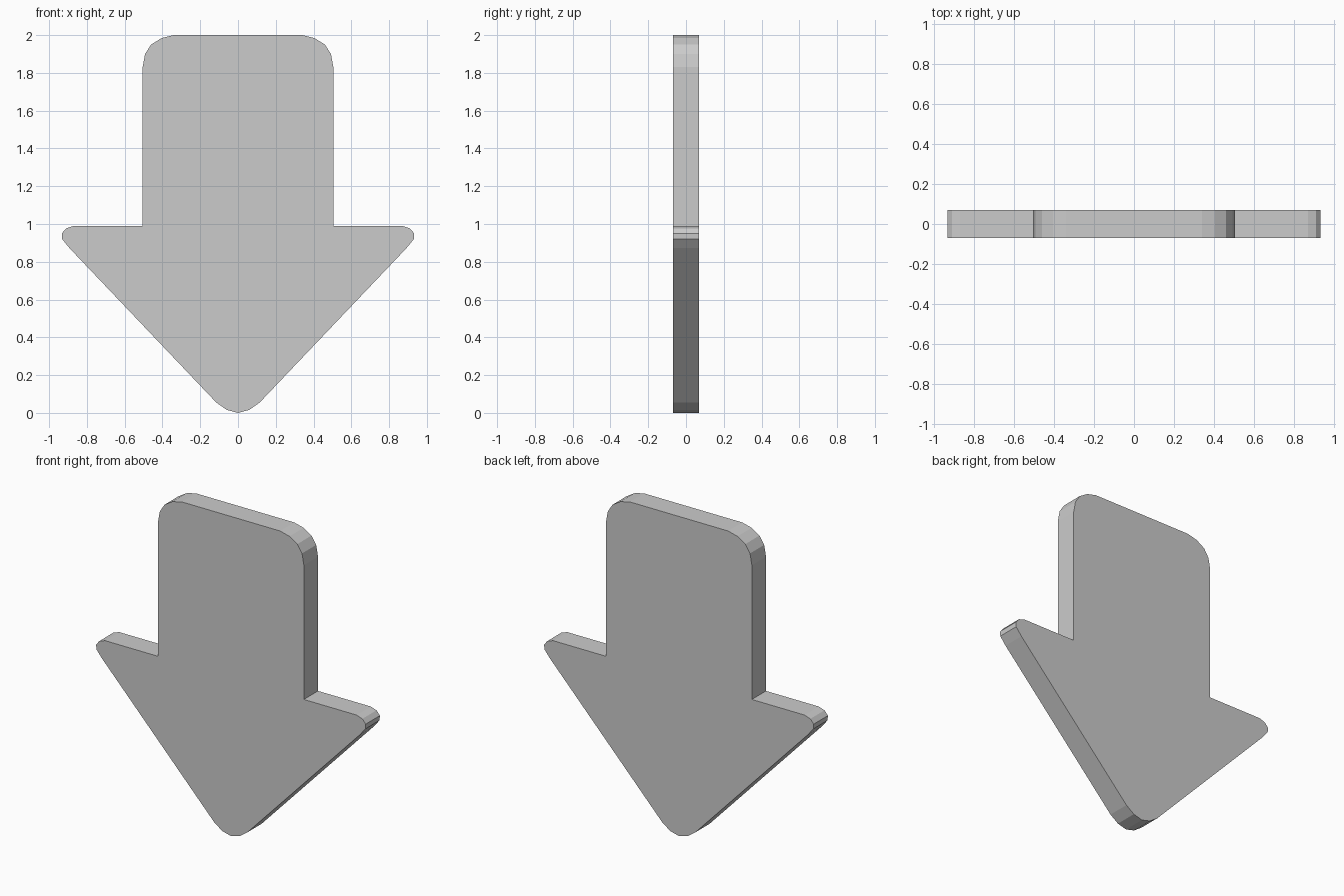
import bpy
import bmesh

if "Cube" in bpy.data.objects:
    bpy.data.objects.remove(bpy.data.objects["Cube"])

HALF_DEPTH = 0.07

# Right half of the outline (x, z), from the top edge down to the tip
half = [
    (0.34, 2.0), (0.405, 1.984), (0.46, 1.95), (0.492, 1.90), (0.505, 1.83),  # shaft corner
    (0.505, 0.99),                                                            # inner corner
    (0.87, 0.99), (0.91, 0.977), (0.933, 0.95), (0.931, 0.92), (0.892, 0.872),  # barb
    (0.115, 0.055), (0.06, 0.016),                                            # rounded tip
]
outline = half + [(0.0, 0.0)] + [(-x, z) for x, z in reversed(half)]

# Arrow plate: fill the outline and extrude it through the depth
bm = bmesh.new()
face = bm.faces.new([bm.verts.new((x, -HALF_DEPTH, z)) for x, z in outline])
result = bmesh.ops.extrude_face_region(bm, geom=[face], use_keep_orig=True)
new_verts = [g for g in result["geom"] if isinstance(g, bmesh.types.BMVert)]
bmesh.ops.translate(bm, verts=new_verts, vec=(0, 2 * HALF_DEPTH, 0))
bmesh.ops.recalc_face_normals(bm, faces=bm.faces)

mesh = bpy.data.meshes.new("down_arrow")
bm.to_mesh(mesh)
bm.free()
arrow = bpy.data.objects.new("down_arrow", mesh)
bpy.context.collection.objects.link(arrow)
